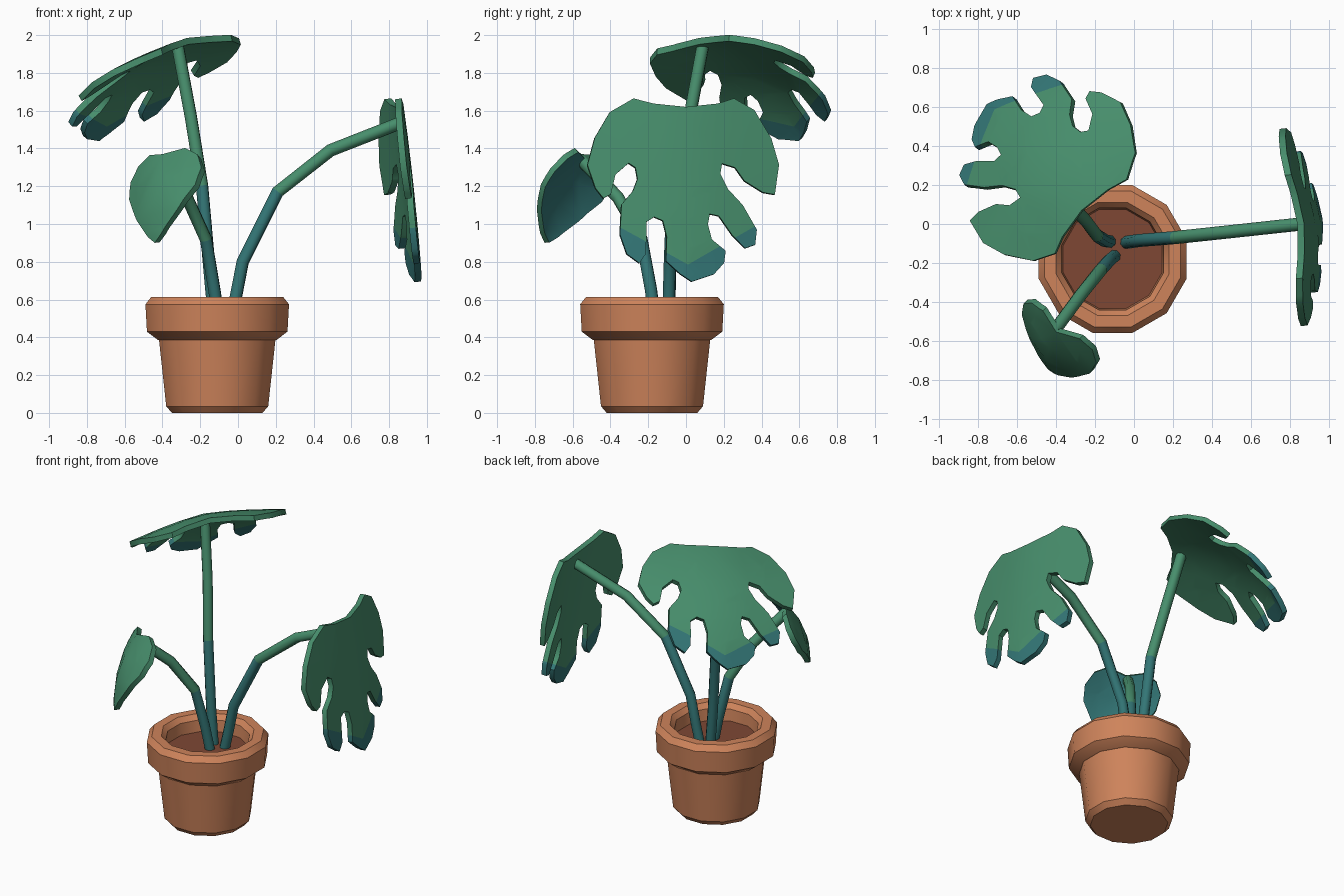
import bpy, bmesh, math
from mathutils import Vector, Matrix

if "Cube" in bpy.data.objects:
    bpy.data.objects.remove(bpy.data.objects["Cube"])


def mat(name, rgb):
    m = bpy.data.materials.new(name)
    m.diffuse_color = (*rgb, 1)
    m.use_nodes = True
    m.node_tree.nodes["Principled BSDF"].inputs["Base Color"].default_value = m.diffuse_color
    return m


GREEN = mat("leaf green", (0.063, 0.27, 0.15))
TEAL = mat("dark teal", (0.033, 0.18, 0.18))
CLAY = mat("terracotta", (0.62, 0.23, 0.105))
SOIL = mat("soil brown", (0.21, 0.064, 0.034))


def finish(bm, name, mats, angle):
    bmesh.ops.recalc_face_normals(bm, faces=bm.faces)
    me = bpy.data.meshes.new(name)
    bm.to_mesh(me)
    bm.free()
    for m in mats:
        me.materials.append(m)
    ob = bpy.data.objects.new(name, me)
    bpy.context.collection.objects.link(ob)
    bpy.ops.object.select_all(action='DESELECT')
    bpy.context.view_layer.objects.active = ob
    ob.select_set(True)
    bpy.ops.object.shade_smooth_by_angle(angle=math.radians(angle))
    return ob


def skin(bm, rings):
    """Join successive vertex rings with quads, returning faces per band."""
    bands = []
    for a, b in zip(rings, rings[1:]):
        n = len(a)
        bands.append([bm.faces.new((a[i], a[(i + 1) % n], b[(i + 1) % n], b[i]))
                      for i in range(n)])
    return bands


# Pot: twelve-sided lathe, radii measured to the flats
def pot():
    bm = bmesh.new()
    profile = [(0.24, 0), (0.27, 0.035), (0.308, 0.385), (0.315, 0.387),
               (0.372, 0.43), (0.38, 0.575), (0.35, 0.613), (0.29, 0.613),
               (0.262, 0.58), (0.255, 0.50)]
    rings = []
    for r, z in profile:
        r /= math.cos(math.pi / 12)
        rings.append([bm.verts.new((-0.11 + r * math.cos(math.radians(15 + 30 * i)),
                                    -0.18 + r * math.sin(math.radians(15 + 30 * i)), z))
                      for i in range(12)])
    skin(bm, rings)
    bm.faces.new(rings[0])
    bm.faces.new(rings[-1]).material_index = 1
    finish(bm, "pot", [CLAY, SOIL], 32)


# Stem: eight-sided tube, teal for the first segments and green above
def stem(name, pts, teal_segments, radius=0.034):
    bm = bmesh.new()
    pts = [Vector(p) for p in pts]
    rings = []
    for i, p in enumerate(pts):
        t = Vector((0, 0, 0))
        if i:
            t += (p - pts[i - 1]).normalized()
        if i < len(pts) - 1:
            t += (pts[i + 1] - p).normalized()
        t.normalize()
        a = t.cross(Vector((0.3, -1, 0))).normalized()
        b = t.cross(a)
        rings.append([bm.verts.new(p + radius * (a * math.cos(k * math.pi / 4)
                                                 + b * math.sin(k * math.pi / 4)))
                      for k in range(8)])
    for i, band in enumerate(skin(bm, rings)):
        for f in band:
            f.material_index = 0 if i < teal_segments else 1
    bm.faces.new(rings[0])
    bm.faces.new(rings[-1]).material_index = 1
    finish(bm, name, [TEAL, GREEN], 50)


# Leaf: flat outline (u along the midrib, v across), cut into strips,
# thickened, then drooped, folded and aimed
def leaf(name, outline, base, yaw, droop, fold, length, roll=0, spin=0,
         teal_back=False, t=0.035):
    bm = bmesh.new()
    bm.faces.new([bm.verts.new((u, v, 0)) for u, v in outline])
    bmesh.ops.triangulate(bm, faces=bm.faces[:])
    cuts = [((u, 0, 0), (1, 0, 0)) for u in (0, 0.15, 0.3, 0.45, 0.6, 0.75)]
    cuts += [((0, v, 0), (0, 1, 0)) for v in (-0.3, -0.15, 0, 0.15, 0.3)]
    cuts += [((0.84, 0, 0), (1, s, 0)) for s in (-0.57, 0.57)]
    for co, no in cuts:
        bmesh.ops.bisect_plane(bm, geom=bm.verts[:] + bm.edges[:] + bm.faces[:],
                               plane_co=co, plane_no=no, dist=1e-5)
    bmesh.ops.remove_doubles(bm, verts=bm.verts[:], dist=0.001)
    ext = bmesh.ops.extrude_face_region(bm, geom=bm.faces[:], use_keep_orig=True)
    for g in ext["geom"]:
        if isinstance(g, bmesh.types.BMVert):
            g.co.z = -t
    for f in bm.faces:
        c = f.calc_center_median()
        tip = c.x + 0.57 * abs(c.y) > 0.84
        f.material_index = int(tip or (teal_back and c.z < -0.9 * t))

    yaw, roll, spin = map(math.radians, (yaw, roll, spin))
    a0, a1 = map(math.radians, droop)
    out = Vector((math.cos(yaw), math.sin(yaw), 0))
    up = Vector((0, 0, 1))
    side = up.cross(out)
    rot = Matrix.Rotation(roll, 3, out)
    steps = 24
    for vert in bm.verts:
        u0, v0, w = vert.co
        u = u0 * math.cos(spin) - v0 * math.sin(spin)
        v = v0 * math.cos(spin) + u0 * math.sin(spin)
        p = Vector((0, 0, 0))
        for k in range(steps):
            th = a0 + (a1 - a0) * max(0, u * (k + 0.5) / steps) / length
            p += (out * math.cos(th) - up * math.sin(th)) * (u / steps)
        th = a0 + (a1 - a0) * max(0, u) / length
        n = out * math.sin(th) + up * math.cos(th)
        p += side * v + n * (w - fold * abs(v0) ** 1.4)
        vert.co = Vector(base) + rot @ p
    finish(bm, name, [GREEN, TEAL], 40)


SPLIT = [(0, 0), (-.02, .17), (-.05, .26), (.01, .37), (.16, .46), (.30, .50),
         (.46, .475), (.45, .41), (.39, .31), (.32, .26), (.30, .19), (.355, .18),
         (.435, .22), (.52, .30), (.65, .375), (.73, .365), (.75, .31), (.68, .24),
         (.58, .17), (.57, .12), (.625, .11), (.705, .13), (.765, .205), (.83, .195),
         (.89, .14), (.93, .02), (.89, -.04), (.82, -.115), (.69, -.11), (.605, -.13),
         (.585, -.175), (.61, -.215), (.78, -.22), (.83, -.255), (.78, -.32),
         (.675, -.355), (.515, -.345), (.445, -.285), (.38, -.26), (.32, -.27),
         (.295, -.305), (.355, -.375), (.46, -.40), (.48, -.44), (.425, -.48),
         (.30, -.52), (.155, -.48), (.02, -.40), (-.05, -.275), (-.02, -.17)]
half = [(-.04, .12), (0, .2), (.09, .245), (.21, .235), (.36, .15), (.48, .05)]
HEART = [(0, 0)] + half + [(.52, 0)] + [(u, -v) for u, v in reversed(half)]

pot()
stem("tall_stem", [(-.125, -.09, .48), (-.15, -.085, .75), (-.19, -.06, 1.2),
                   (-.25, .02, 1.57), (-.32, .09, 1.945)], 2)
stem("right_stem", [(-.04, -.095, .48), (-.01, -.09, .62), (.025, -.085, .8),
                    (.21, -.07, 1.17), (.49, -.04, 1.39), (.86, 0, 1.535)], 3)
stem("small_stem", [(-.10, -.165, .48), (-.125, -.185, .65), (-.17, -.235, .92),
                    (-.27, -.36, 1.14), (-.41, -.55, 1.335)], 2)
leaf("tall_leaf", SPLIT, (-.27, .07, 1.985), 136, (12, 60), 0.2, 0.93, roll=-8)
leaf("right_leaf", SPLIT, (.875, 0, 1.62), 6.4, (82, 86), 0.2, 0.93)
leaf("small_leaf", HEART, (-.40, -.555, 1.37), 225, (50, 92), 0.5, 0.52,
     spin=12, teal_back=True)
